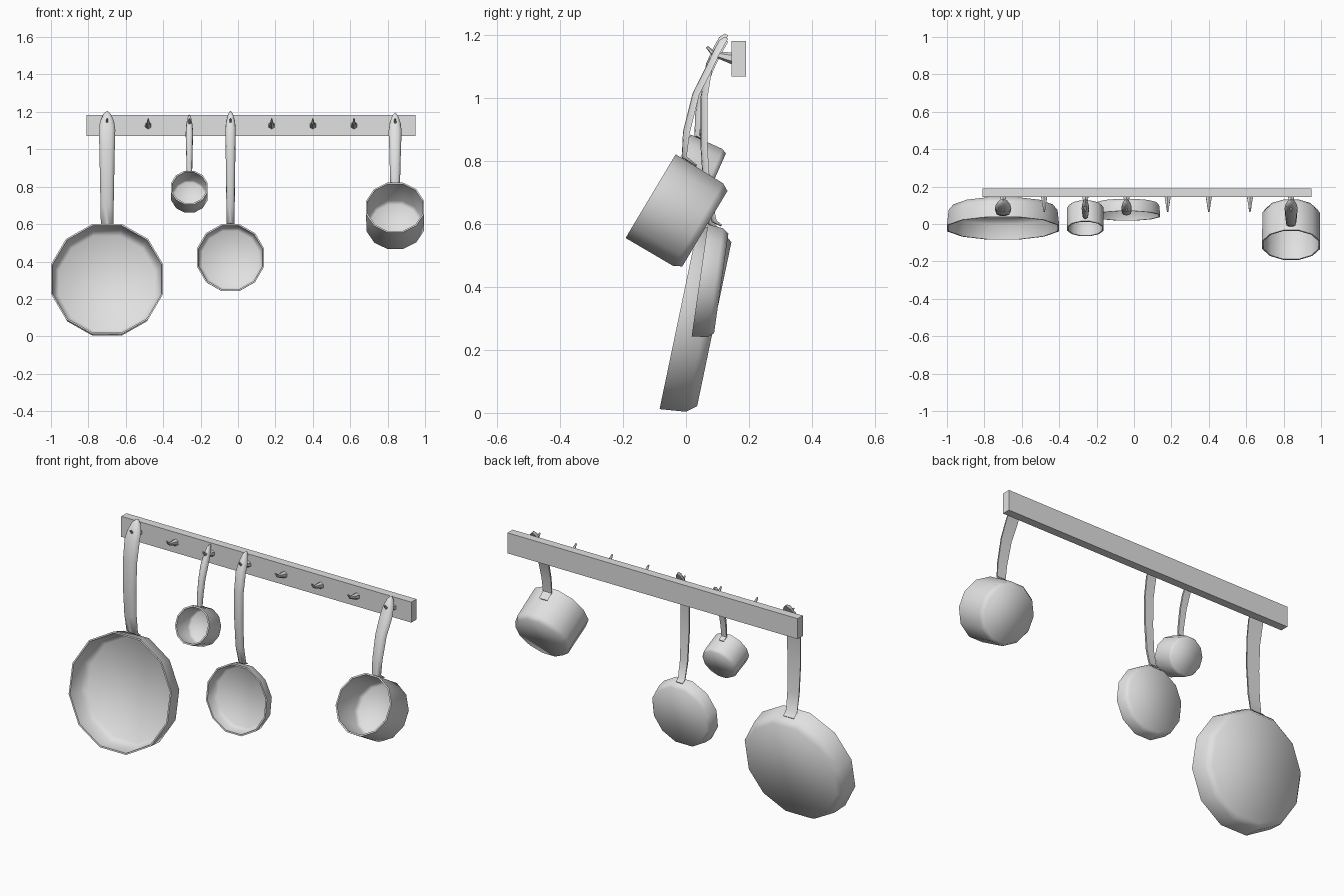
import bpy
import bmesh
from math import sin, cos, pi, radians
from mathutils import Vector

default_cube = bpy.data.objects.get("Cube")
if default_cube:
    bpy.data.objects.remove(default_cube, do_unlink=True)

# One plain metal colour for everything
metal = bpy.data.materials.new("light_grey_metal")
metal.use_nodes = True
metal.diffuse_color = (0.75, 0.75, 0.75, 1)
metal.node_tree.nodes["Principled BSDF"].inputs["Base Color"].default_value = metal.diffuse_color


def loft(name, rings, smooth_angle):
    """Skin a list of equal-length point rings and cap both ends."""
    bm = bmesh.new()
    loops = [[bm.verts.new(point) for point in ring] for ring in rings]
    for lower, upper in zip(loops, loops[1:]):
        for i in range(len(lower)):
            j = (i + 1) % len(lower)
            bm.faces.new((lower[i], lower[j], upper[j], upper[i]))
    bm.faces.new(loops[0][::-1])
    bm.faces.new(loops[-1])
    bmesh.ops.recalc_face_normals(bm, faces=bm.faces[:])
    mesh = bpy.data.meshes.new(name)
    bm.to_mesh(mesh)
    bm.free()
    mesh.materials.append(metal)
    obj = bpy.data.objects.new(name, mesh)
    bpy.context.collection.objects.link(obj)
    bpy.ops.object.select_all(action="DESELECT")
    obj.select_set(True)
    bpy.context.view_layer.objects.active = obj
    if smooth_angle:
        bpy.ops.object.shade_smooth_by_angle(angle=radians(smooth_angle))
    return obj


def vessel(name, x, rim_bottom, apothem, depth, tilt, bevel_start, bevel_radius, base_radius):
    """Twelve-sided open pan or pot, leaning by tilt degrees, opening to the front."""
    tilt = radians(tilt)
    side = Vector((1, 0, 0))
    up = Vector((0, sin(tilt), cos(tilt)))
    back = Vector((0, cos(tilt), -sin(tilt)))
    centre = Vector((x, *rim_bottom)) + up * apothem
    wall = 0.008
    profile = [
        (depth, apothem * base_radius),
        (depth * bevel_start, apothem * bevel_radius),
        (0, apothem),
        (0, apothem - wall),
        (depth * bevel_start - wall / 2, apothem * bevel_radius - wall),
        (depth - wall, apothem * base_radius - wall),
    ]
    rings = []
    for distance, flat_radius in profile:
        radius = flat_radius / cos(pi / 12)
        angles = [(i + 0.5) * pi / 6 for i in range(12)]
        rings.append([centre + back * distance + (side * cos(a) + up * sin(a)) * radius for a in angles])
    loft(name, rings, 60)


def handle(name, x, half_width, path):
    """Strip with a flat back and arched front, swept along a (y, z) path."""
    points = [Vector(p) for p in path]
    last = len(points) - 1
    # The foot is thin, the head narrows to a point
    widths = [0.75, 0.76] + [0.8 + 0.2 * i / (last - 5) for i in range(last - 4)] + [0.85, 0.5, 0.08]
    rings = []
    for i, point in enumerate(points):
        tangent = (points[min(i + 1, last)] - points[max(i - 1, 0)]).normalized()
        front = Vector((-tangent.y, tangent.x))
        thickness = 0.006 if i == 0 else 0.016 if i == 1 else 0.012 if i == last else 0.022
        ring = []
        for step in range(7):
            a = pi * step / 6
            offset = point + front * thickness * sin(a) ** 0.7 if 0 < step < 6 else point
            ring.append((x + half_width * widths[i] * cos(a), offset.x, offset.y))
        rings.append(ring)
    loft(name, rings, 45)


def head(top):
    """Upper end of every handle, leaning back over its hook."""
    return [(0.085, top - 0.095), (0.106, top - 0.05), (0.125, top - 0.016), (0.134, top)]


def hook(name, x):
    """Tapered peg with an upturned tip."""
    spine = [(0.148, 1.127, 0.019), (0.105, 1.137, 0.011), (0.086, 1.143, 0.008), (0.066, 1.164, 0.004)]
    rings = []
    for i, (y, z, radius) in enumerate(spine):
        lean = radians((10, 15, 30, 45)[i])
        ring = []
        for step in range(6):
            a = pi * step / 3 + pi / 6
            rise = radius * sin(a)
            ring.append((x + radius * cos(a), y + rise * sin(lean), z + rise * cos(lean)))
        rings.append(ring)
    loft(name, rings, 0)


# Wall rail
left, right, bottom, top = -0.81, 0.95, 1.07, 1.182
loft("wall_rail",
     [[(left, y, bottom), (right, y, bottom), (right, y, top), (left, y, top)] for y in (0.145, 0.19)], 0)

# Row of evenly spaced hooks
for number in range(8):
    hook(f"hook_{number + 1}", -0.7 + 0.22 * number)

# Large frying pan
vessel("large_pan", -0.7, (-0.084, 0.012), 0.3, 0.115, 11.8, 0.73, 0.97, 0.887)
handle("large_pan_handle", -0.7, 0.044,
       [(0.11, 0.582), (0.085, 0.606), (0.072, 0.7), (0.064, 0.85), (0.068, 1.0)] + head(1.2))

# Small frying pan
vessel("small_pan", -0.04, (0.018, 0.243), 0.18, 0.069, 8.2, 0.73, 0.97, 0.887)
handle("small_pan_handle", -0.04, 0.028,
       [(0.115, 0.597), (0.097, 0.612), (0.078, 0.7), (0.068, 0.85), (0.068, 1.0)] + head(1.2))

# Large pot
vessel("large_pot", 0.84, (-0.192, 0.556), 0.155, 0.201, 30.9, 0.88, 0.99, 0.9)
handle("large_pot_handle", 0.84, 0.035,
       [(0.036, 0.788), (0.002, 0.815), (0.012, 0.89), (0.042, 1.01)] + head(1.19))

# Small pot
vessel("small_pot", -0.26, (-0.065, 0.706), 0.098, 0.127, 24, 0.88, 0.99, 0.9)
handle("small_pot_handle", -0.26, 0.02,
       [(0.066, 0.868), (0.043, 0.882), (0.05, 0.94), (0.064, 1.02)] + head(1.18))
